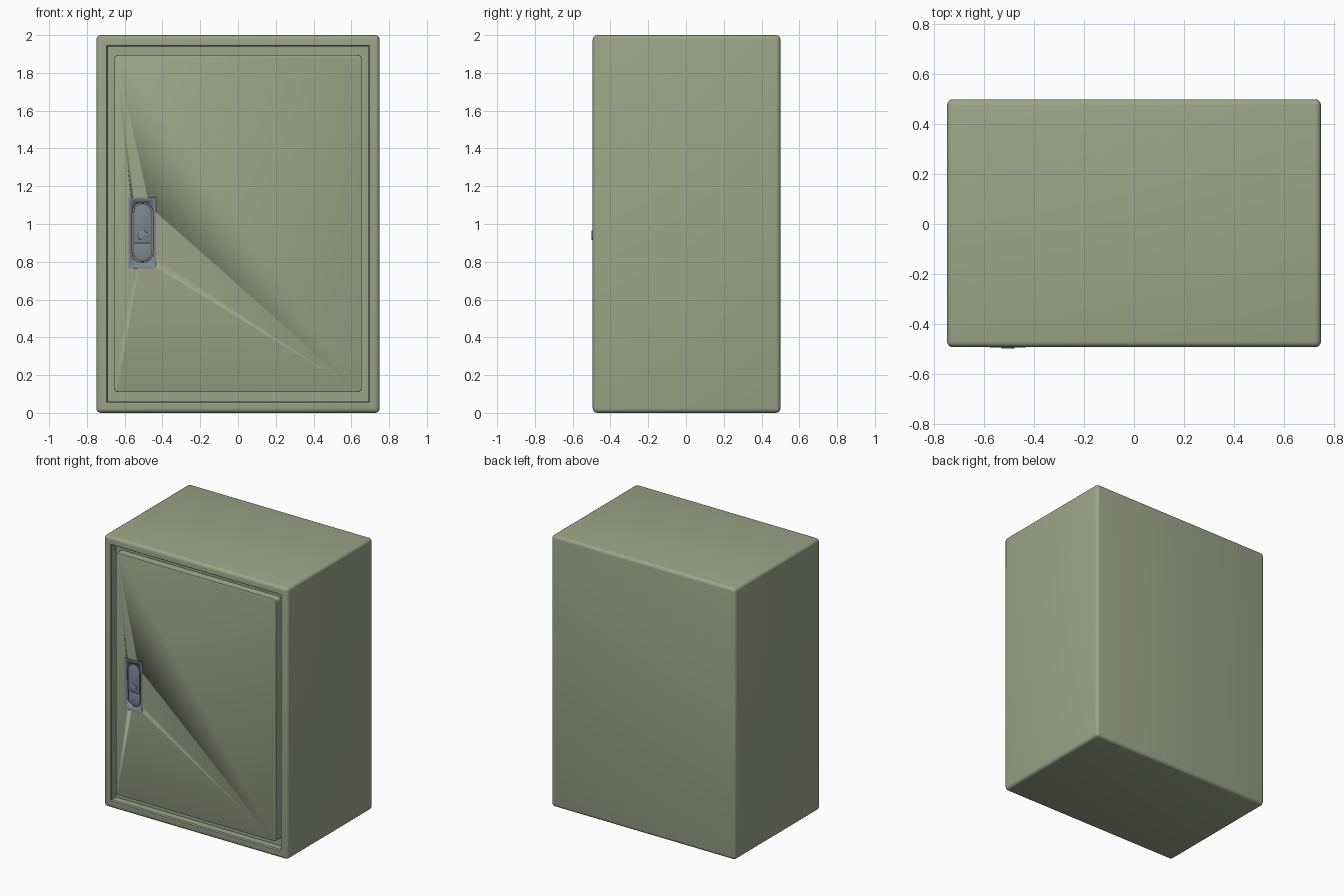
import bpy, bmesh, math

if "Cube" in bpy.data.objects:
    bpy.data.objects.remove(bpy.data.objects["Cube"])

FRONT = -0.494
LX = -0.505  # lock centre line


def material(name, rgb):
    m = bpy.data.materials.new(name)
    m.diffuse_color = (*rgb, 1)
    m.use_nodes = True
    m.node_tree.nodes["Principled BSDF"].inputs["Base Color"].default_value = m.diffuse_color
    return m


GREEN = material("sage paint", (0.34, 0.37, 0.25))
STEEL = material("blue grey metal", (0.20, 0.24, 0.29))


def finish(bm, name, mat):
    bmesh.ops.recalc_face_normals(bm, faces=bm.faces)
    me = bpy.data.meshes.new(name)
    bm.to_mesh(me)
    bm.free()
    ob = bpy.data.objects.new(name, me)
    bpy.context.collection.objects.link(ob)
    me.materials.append(mat)
    bpy.ops.object.select_all(action='DESELECT')
    bpy.context.view_layer.objects.active = ob
    ob.select_set(True)
    bpy.ops.object.shade_smooth_by_angle(angle=math.radians(35))
    return ob


def box(x0, x1, y0, y1, z0, z1):
    bm = bmesh.new()
    bmesh.ops.create_cube(bm, size=1)
    for v in bm.verts:
        v.co = ((x0 + x1) / 2 + v.co.x * (x1 - x0),
                (y0 + y1) / 2 + v.co.y * (y1 - y0),
                (z0 + z1) / 2 + v.co.z * (z1 - z0))
    return bm


def bevel(bm, edges, width, segments):
    bmesh.ops.bevel(bm, geom=edges, offset=width, segments=segments,
                    profile=0.5, affect='EDGES')


def front_face(bm):
    return max((f for f in bm.faces if f.normal.y < -0.99), key=lambda f: f.calc_area())


def prism(outline, y0, y1, rim=0.0):
    # extrude an x-z outline along y, optionally rounding the front rim
    bm = bmesh.new()
    face = bm.faces.new([bm.verts.new((x, y0, z)) for x, z in outline])
    new = bmesh.ops.extrude_face_region(bm, geom=[face])["geom"]
    for v in new:
        if isinstance(v, bmesh.types.BMVert):
            v.co.y = y1
    bmesh.ops.recalc_face_normals(bm, faces=bm.faces)
    if rim:
        bevel(bm, list(front_face(bm).edges), rim, 2)
    return bm


def arc(r, cz, a0, a1, n=16):
    return [(LX + r * math.cos(math.radians(a0 + (a1 - a0) * i / n)),
             cz + r * math.sin(math.radians(a0 + (a1 - a0) * i / n))) for i in range(n + 1)]


def capsule(r, z0, z1):
    return arc(r, z1 - r, 0, 180) + arc(r, z0 + r, 180, 360)


def cut(ob, cutter):
    mod = ob.modifiers.new("pocket", 'BOOLEAN')
    mod.operation = 'DIFFERENCE'
    mod.solver = 'EXACT'
    mod.object = cutter


# Cabinet: rounded box with a chamfered, recessed door opening
R = 0.024
bm = box(-0.75, 0.75, FRONT, 0.5, 0, 2)
bevel(bm, list(bm.edges), R, 4)
bm.normal_update()
face = front_face(bm)
for inset, depth in ((0.068 - R, 0), (0.008, 0.008), (0, 0.05)):
    if inset:
        bmesh.ops.inset_region(bm, faces=[face], thickness=inset, depth=-depth)
    else:
        ext = bmesh.ops.extrude_discrete_faces(bm, faces=[face])
        face = ext["faces"][0]
        bmesh.ops.translate(bm, verts=list(face.verts), vec=(0, depth, 0))
finish(bm, "cabinet", GREEN)

# Door: slab with rounded corners and a softened front rim
bm = box(-0.655, 0.655, FRONT + 0.003, -0.43, 0.11, 1.895)
bevel(bm, [e for e in bm.edges
           if abs(e.verts[0].co.y - e.verts[1].co.y) > 0.01], 0.022, 5)
bm.normal_update()
bevel(bm, list(front_face(bm).edges), 0.005, 2)
door = finish(bm, "door", GREEN)

# Lock plate with a capsule-shaped pocket through to the door
plate = finish(box(-0.58, -0.433, FRONT - 0.001, -0.47, 0.765, 1.14), "lock_plate", STEEL)
cutter = finish(prism(capsule(0.055, 0.795, 1.115), -0.52, -0.477), "pocket_cutter", STEEL)
cutter.hide_render = True
cutter.hide_set(True)
cut(door, cutter)
cut(plate, cutter)

# Lever, press button and lock cylinder sitting in the pocket
lever = arc(0.048, 1.06, 0, 180) + [(LX - 0.048, 0.902), (LX + 0.048, 0.902)]
finish(prism(lever, FRONT - 0.001, -0.474, 0.003), "lever", STEEL)
button = arc(0.048, 0.85, 180, 360) + [(LX + 0.048, 0.899), (LX - 0.048, 0.899)]
finish(prism(button, FRONT + 0.004, -0.474, 0.003), "press_button", STEEL)
finish(prism(arc(0.026, 0.94, 0, 345, 23), -0.5, -0.48, 0.002), "lock_cylinder", STEEL)
